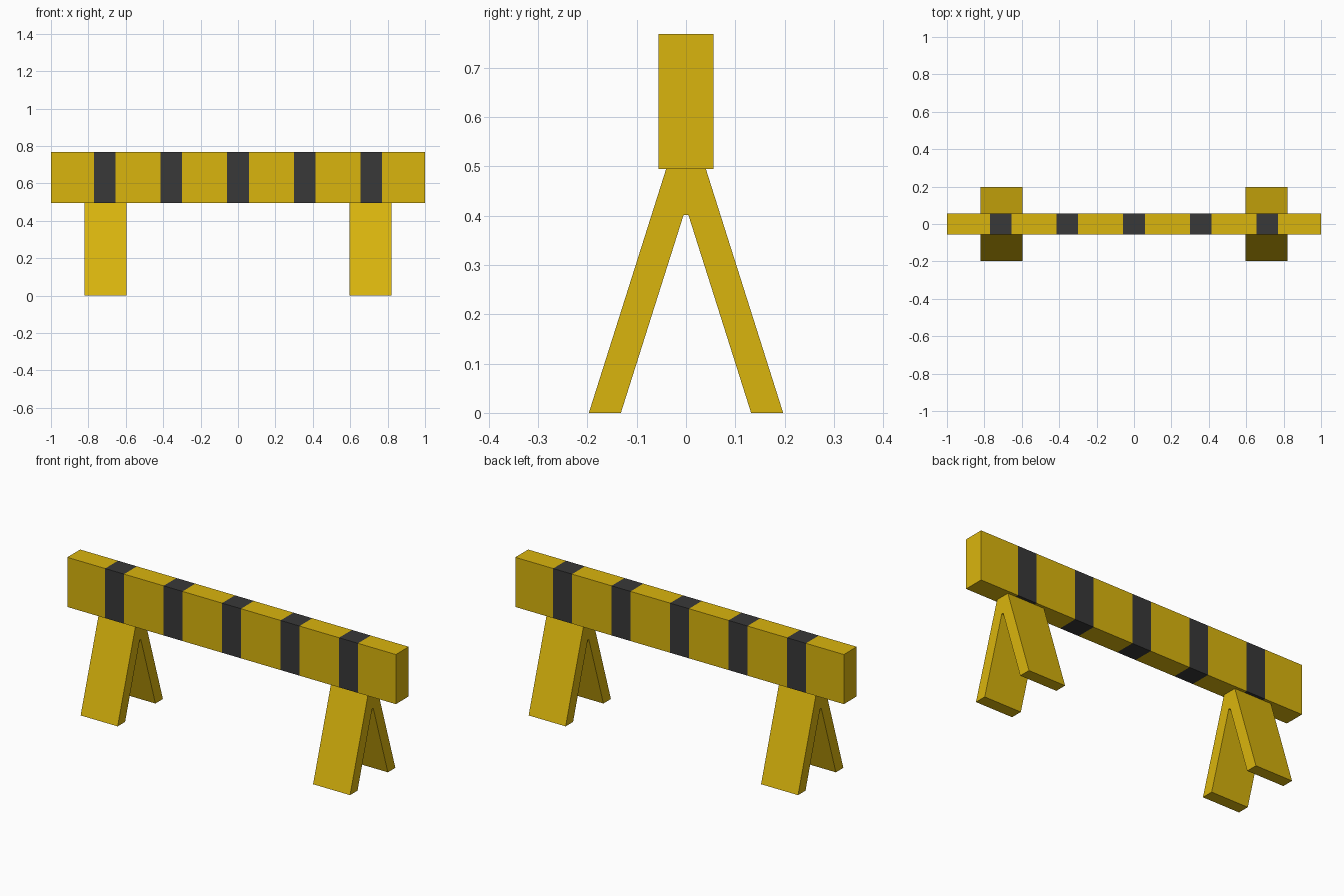
import bpy, bmesh

if "Cube" in bpy.data.objects:
    bpy.data.objects.remove(bpy.data.objects["Cube"])

def material(name, rgb):
    m = bpy.data.materials.new(name)
    m.diffuse_color = (*rgb, 1)
    m.use_nodes = True
    m.node_tree.nodes["Principled BSDF"].inputs["Base Color"].default_value = m.diffuse_color
    return m

yellow = material("warning yellow", (0.70, 0.46, 0.004))
black = material("stripe black", (0.04, 0.04, 0.04))

def finish(name, bm, mats):
    bmesh.ops.recalc_face_normals(bm, faces=bm.faces)
    me = bpy.data.meshes.new(name)
    bm.to_mesh(me)
    bm.free()
    for m in mats:
        me.materials.append(m)
    ob = bpy.data.objects.new(name, me)
    bpy.context.collection.objects.link(ob)
    return ob

# Striped beam: a box cut at each stripe edge
HALF = 0.0575
centres = [i * 0.356 for i in range(-2, 3)]
bm = bmesh.new()
bmesh.ops.create_cube(bm, size=1)
for v in bm.verts:
    v.co = (v.co.x * 2, v.co.y * 0.112, 0.6315 + v.co.z * 0.273)
for c in centres:
    for x in (c - HALF, c + HALF):
        bmesh.ops.bisect_plane(bm, geom=bm.verts[:] + bm.edges[:] + bm.faces[:],
                               plane_co=(x, 0, 0), plane_no=(1, 0, 0))
for f in bm.faces:
    x = f.calc_center_median().x
    f.material_index = int(any(abs(x - c) < HALF for c in centres))
finish("striped_beam", bm, [yellow, black])

# A-frame legs: mirrored profile extruded along x
half = [(0.005, 0.401), (0.132, 0), (0.197, 0), (0.04, 0.4955)]
profile = half + [(-y, z) for y, z in reversed(half)]
for side, x0 in (("left", -0.82), ("right", 0.595)):
    bm = bmesh.new()
    face = bm.faces.new([bm.verts.new((x0, y, z)) for y, z in profile])
    ext = bmesh.ops.extrude_face_region(bm, geom=[face])
    bmesh.ops.translate(bm, vec=(0.225, 0, 0),
                        verts=[g for g in ext["geom"] if isinstance(g, bmesh.types.BMVert)])
    # the extrusion keeps the starting face as the inner cap
    finish(side + "_a_frame_leg", bm, [yellow])
